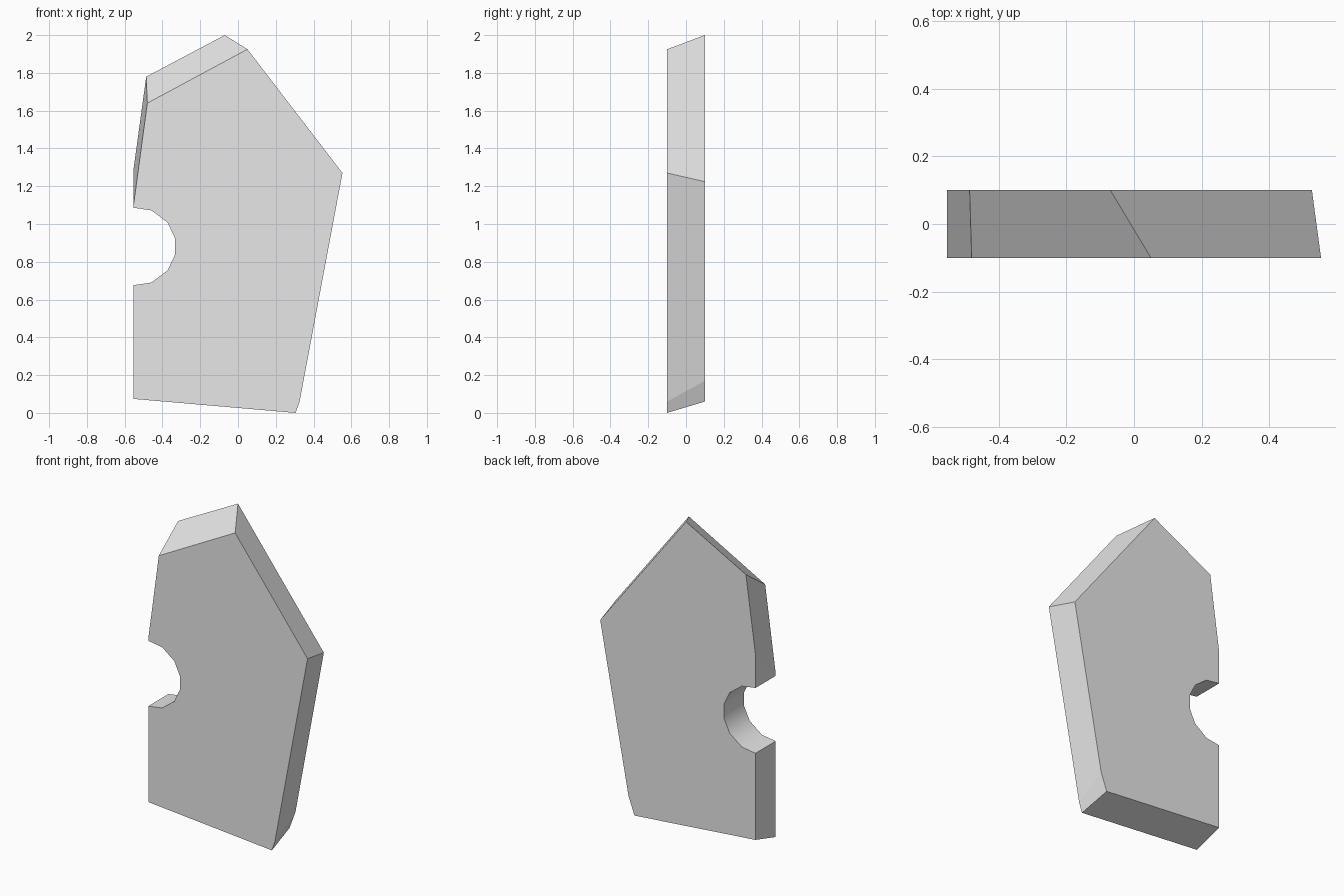
import bpy
import bmesh
import math

cube = bpy.data.objects.get("Cube")
if cube:
    bpy.data.objects.remove(cube, do_unlink=True)

HALF_DEPTH = 0.1

# Outer corners in (x, z), from the bottom left around to the upper left edge
front_outline = [(-0.553, 0.074), (0.305, 0.0), (0.326, 0.06), (0.553, 1.27),
                 (0.05, 1.925), (-0.48, 1.64), (-0.553, 1.1)]
back_outline = [(-0.553, 0.132), (0.288, 0.06), (0.329, 0.17), (0.526, 1.224),
                (-0.07, 2.0), (-0.486, 1.78), (-0.553, 1.29)]

# Rounded notch, mirrored about its middle height
NOTCH_Z = 0.881
upper_notch = [(-0.553, 0.205), (-0.458, 0.191), (-0.373, 0.127), (-0.333, 0.042)]
notch = [(x, NOTCH_Z + h) for x, h in upper_notch]
notch += [(x, NOTCH_Z - h) for x, h in reversed(upper_notch)]


def make_material(name, color):
    mat = bpy.data.materials.new(name)
    mat.use_nodes = True
    mat.diffuse_color = color
    mat.node_tree.nodes["Principled BSDF"].inputs["Base Color"].default_value = color
    return mat


def loft_slab(name, front, back, mat):
    """Join two matching outlines into a closed slab."""
    bm = bmesh.new()
    f = [bm.verts.new((x, -HALF_DEPTH, z)) for x, z in front]
    b = [bm.verts.new((x, HALF_DEPTH, z)) for x, z in back]
    bm.faces.new(f)
    bm.faces.new(list(reversed(b)))
    count = len(f)
    first_notch = len(front_outline)
    for i in range(count):
        j = (i + 1) % count
        side = bm.faces.new((f[i], b[i], b[j], f[j]))
        # Only the curved wall of the notch is smooth
        side.smooth = first_notch <= i < count - 1
    bmesh.ops.recalc_face_normals(bm, faces=bm.faces)
    for edge in bm.edges:
        edge.smooth = edge.calc_face_angle(0) < math.radians(40)
    mesh = bpy.data.meshes.new(name)
    bm.to_mesh(mesh)
    bm.free()
    mesh.materials.append(mat)
    obj = bpy.data.objects.new(name, mesh)
    bpy.context.collection.objects.link(obj)
    return obj


grey = make_material("light grey", (0.8, 0.8, 0.8, 1))
loft_slab("notched_slab", front_outline + notch, back_outline + notch, grey)
